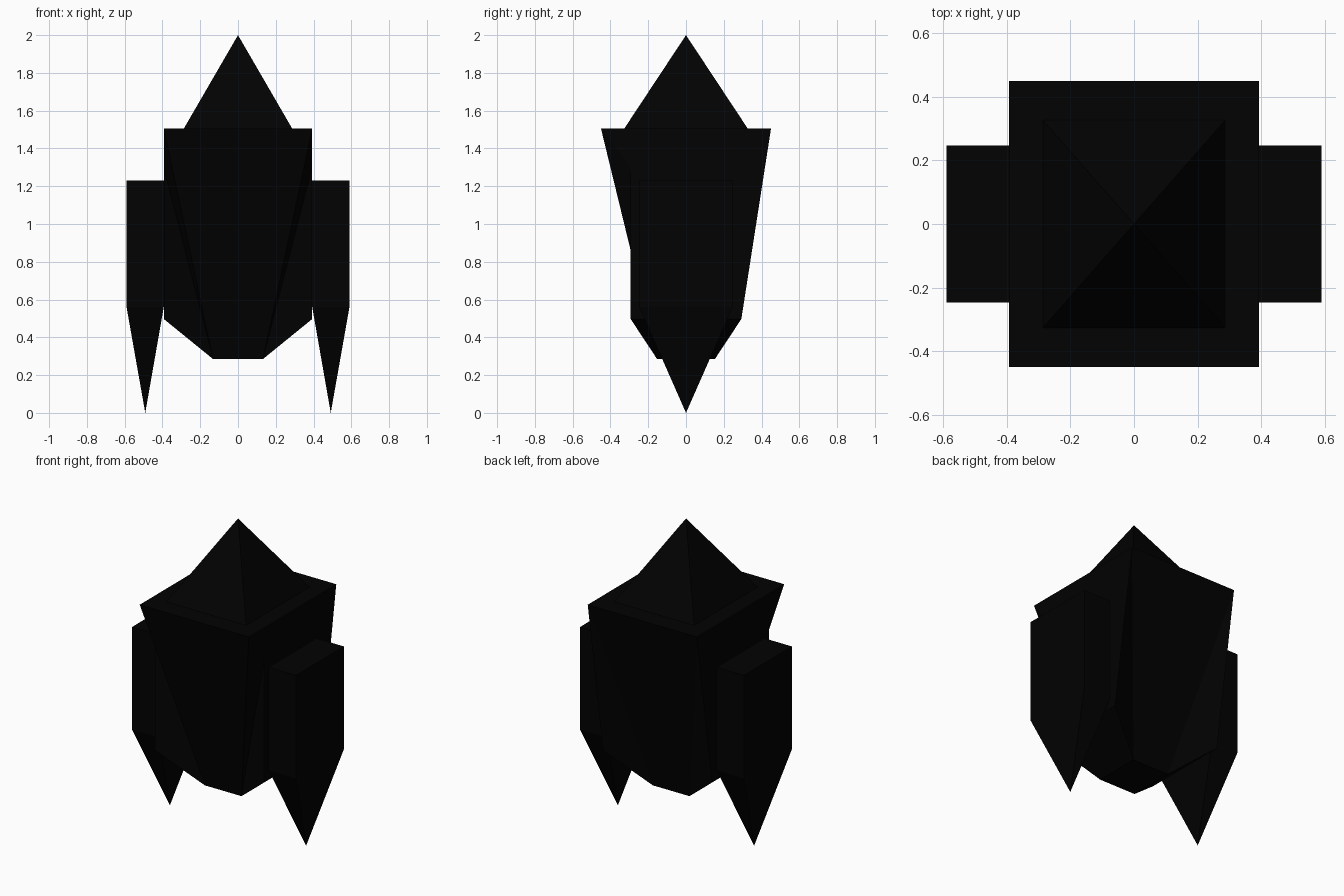
import bpy, bmesh

if "Cube" in bpy.data.objects:
    bpy.data.objects.remove(bpy.data.objects["Cube"])

mat = bpy.data.materials.new("near_black")
mat.diffuse_color = (0.0005, 0.0005, 0.0005, 1)
mat.use_nodes = True
mat.node_tree.nodes["Principled BSDF"].inputs["Base Color"].default_value = mat.diffuse_color


def make(name, faces):
    """Object from polygons given as corner points; shared corners are welded."""
    bm = bmesh.new()
    for face in faces:
        bm.faces.new([bm.verts.new(p) for p in face])
    bmesh.ops.remove_doubles(bm, verts=bm.verts, dist=0.0005)
    bmesh.ops.recalc_face_normals(bm, faces=bm.faces)
    me = bpy.data.meshes.new(name)
    bm.to_mesh(me)
    bm.free()
    me.materials.append(mat)
    ob = bpy.data.objects.new(name, me)
    bpy.context.collection.objects.link(ob)
    return ob


def rect(hx, hy, z):
    return [(-hx, -hy, z), (hx, -hy, z), (hx, hy, z), (-hx, hy, z)]


def loft(a, b):
    return [(a[i], a[(i + 1) % 4], b[(i + 1) % 4], b[i]) for i in range(4)]


def side(x, hy, z0, z1):
    return [(x, -hy, z0), (x, hy, z0), (x, hy, z1), (x, -hy, z1)]


W = 0.393
keel, deck = rect(0.132, 0.153, 0.285), rect(W, 0.45, 1.505)
base, tip = rect(0.287, 0.327, 1.505), (0, 0, 2)

# Body: keel, sloping front and back panels, flat shoulder rim, pointed roof
hull = [keel] + loft(deck, base)
hull += [(base[i], base[(i + 1) % 4], tip) for i in range(4)]
hull += [[deck[0], deck[1], keel[1], keel[0]], [deck[2], deck[3], keel[3], keel[2]]]

# Both flanks: framed side panel joined to keel and deck, and a pod with a spike
for s in (-1, 1):
    panel = side(s * W, 0.293, 0.497, 1.3)
    inner = side(s * W, 0.247, 0.56, 1.23)
    outer = side(s * 0.59, 0.247, 0.56, 1.23)
    hip_f, hip_b, top_b, top_f = panel
    deck_f, deck_b = (s * W, -0.45, 1.505), (s * W, 0.45, 1.505)
    keel_f, keel_b = (s * 0.132, -0.153, 0.285), (s * 0.132, 0.153, 0.285)
    spike = (s * 0.491, 0, 0)
    hull += loft(panel, inner)
    hull += [[top_f, top_b, deck_b, deck_f], [hip_f, hip_b, keel_b, keel_f]]
    hull += [[deck_f, top_f, keel_f], [top_f, hip_f, keel_f]]      # front cheek
    hull += [[deck_b, top_b, hip_b], [deck_b, hip_b, keel_b]]      # back cheek
    hull += loft(inner, outer)[1:] + [outer]
    hull += [[inner[0], inner[1], spike], [inner[1], outer[1], spike],
             [outer[1], outer[0], spike], [outer[0], inner[0], spike]]

make("hull", hull)
